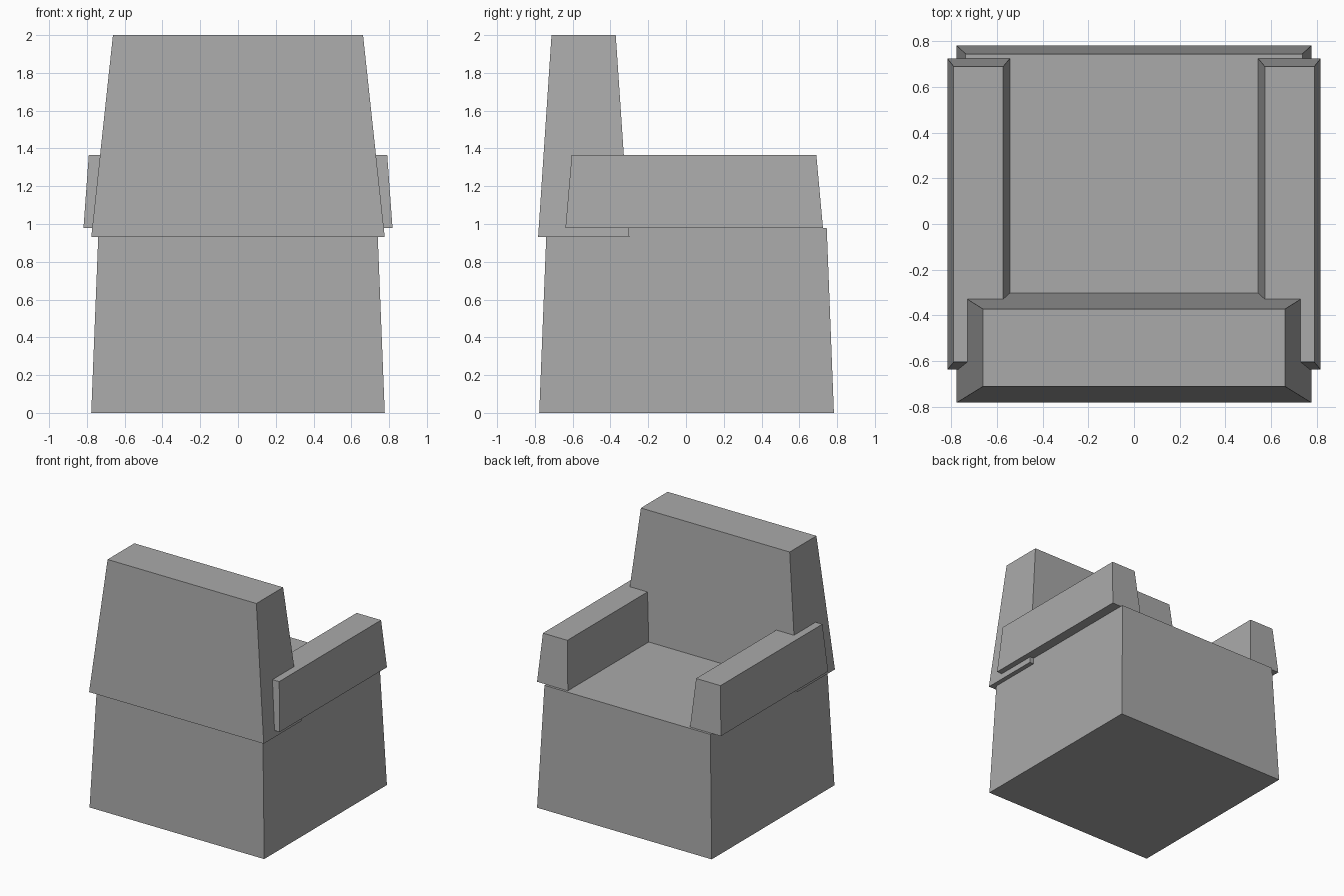
import bpy
import bmesh

cube = bpy.data.objects.get("Cube")
if cube:
    bpy.data.objects.remove(cube, do_unlink=True)

# One plain upholstery colour
GREY = (0.4, 0.4, 0.4, 1)
fabric = bpy.data.materials.new("grey fabric")
fabric.use_nodes = True
fabric.diffuse_color = GREY
fabric.node_tree.nodes["Principled BSDF"].inputs["Base Color"].default_value = GREY


def tapered_block(name, z0, z1, bottom, top):
    """Block between two rectangles given as (x0, x1, y0, y1)."""
    bm = bmesh.new()
    bmesh.ops.create_cube(bm, size=2)
    for v in bm.verts:
        x0, x1, y0, y1 = top if v.co.z > 0 else bottom
        v.co = (x1 if v.co.x > 0 else x0,
                y1 if v.co.y > 0 else y0,
                z1 if v.co.z > 0 else z0)
    bmesh.ops.recalc_face_normals(bm, faces=bm.faces)
    mesh = bpy.data.meshes.new(name)
    bm.to_mesh(mesh)
    bm.free()
    mesh.materials.append(fabric)
    obj = bpy.data.objects.new(name, mesh)
    bpy.context.collection.objects.link(obj)
    return obj


# Seat base, narrowing upwards
tapered_block("seat_base", 0, 0.98,
              (-0.777, 0.777, -0.777, 0.783), (-0.738, 0.738, -0.738, 0.745))

# Backrest, overhanging the base
tapered_block("backrest", 0.93, 2,
              (-0.777, 0.777, -0.783, -0.3), (-0.662, 0.662, -0.712, -0.372))

# Matching armrests on both sides
for name, side in (("left_armrest", 1), ("right_armrest", -1)):
    lower = sorted((0.544 * side, 0.818 * side))
    upper = sorted((0.573 * side, 0.79 * side))
    tapered_block(name, 0.98, 1.365,
                  (*lower, -0.638, 0.725), (*upper, -0.605, 0.69))
